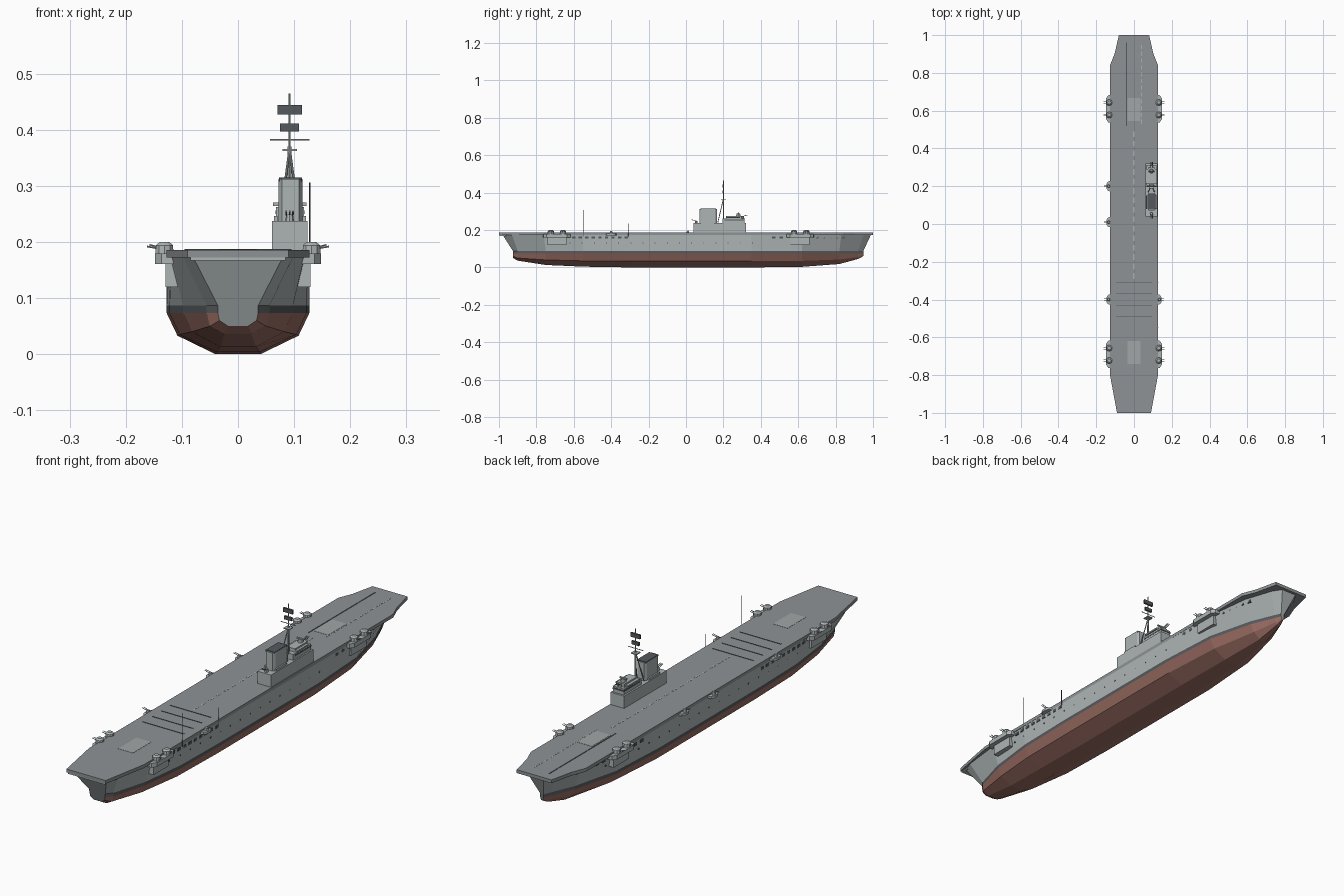
import bpy, bmesh, math
from mathutils import Vector, Matrix

if "Cube" in bpy.data.objects:
    bpy.data.objects.remove(bpy.data.objects["Cube"])


def mat(name, rgb):
    m = bpy.data.materials.new(name)
    m.diffuse_color = (*rgb, 1)
    m.use_nodes = True
    m.node_tree.nodes["Principled BSDF"].inputs["Base Color"].default_value = m.diffuse_color
    return m


GREY = mat("hull_grey", (0.42, 0.46, 0.46))
DECK = mat("deck_grey", (0.27, 0.29, 0.30))
LIFT = mat("lift_grey", (0.36, 0.38, 0.39))
RED = mat("bottom_red", (0.34, 0.16, 0.13))
BLACK = mat("near_black", (0.09, 0.10, 0.11))
WHITE = mat("marking_grey", (0.60, 0.62, 0.62))


def finish(name, bm, *mats):
    bmesh.ops.recalc_face_normals(bm, faces=bm.faces)
    me = bpy.data.meshes.new(name)
    bm.to_mesh(me)
    bm.free()
    for m in mats:
        me.materials.append(m)
    ob = bpy.data.objects.new(name, me)
    bpy.context.collection.objects.link(ob)
    return ob


def add_box(bm, x0, x1, y0, y1, z0, z1):
    m = Matrix.Translation(((x0 + x1) / 2, (y0 + y1) / 2, (z0 + z1) / 2))
    bmesh.ops.create_cube(bm, size=1, matrix=m @ Matrix.Diagonal((x1 - x0, y1 - y0, z1 - z0, 1)))


def boxes(name, material, *dims):
    bm = bmesh.new()
    for d in dims:
        add_box(bm, *d)
    return finish(name, bm, material)


def add_rod(bm, a, b, r, r2=None, n=8):
    a, b = Vector(a), Vector(b)
    rot = (b - a).to_track_quat('Z', 'Y').to_matrix().to_4x4()
    bmesh.ops.create_cone(bm, cap_ends=True, segments=n, radius1=r, radius2=r if r2 is None else r2,
                          depth=(b - a).length, matrix=Matrix.Translation((a + b) / 2) @ rot)


def rods(name, material, *specs):
    bm = bmesh.new()
    for s in specs:
        add_rod(bm, *s)
    return finish(name, bm, material)


def prism(name, material, outline, z0, z1):
    bm = bmesh.new()
    f = bm.faces.new([bm.verts.new((x, y, z0)) for x, y in outline])
    ext = bmesh.ops.extrude_face_region(bm, geom=[f])
    bmesh.ops.translate(bm, vec=(0, 0, z1 - z0),
                        verts=[v for v in ext['geom'] if isinstance(v, bmesh.types.BMVert)])
    return finish(name, bm, material)


# Hull: stations of y low, y top, keel half/z, bilge half/z, waterline half, top half
STATIONS = [
    (-.925, -.98, .018, .050, .033, .060, .036, .080),
    (-.90, -.93, .024, .036, .050, .050, .056, .098),
    (-.75, -.76, .032, .013, .082, .040, .098, .118),
    (-.55, -.55, .039, .004, .104, .035, .122, .126),
    (-.30, -.30, .040, .000, .108, .033, .127, .127),
    (.35, .35, .040, .000, .108, .033, .127, .127),
    (.62, .62, .034, .003, .090, .035, .112, .125),
    (.82, .83, .016, .018, .046, .042, .062, .100),
    (.92, .95, .007, .045, .014, .055, .020, .060),
    (.948, .988, .003, .060, .006, .066, .008, .035),
]
TOP = .173
bm = bmesh.new()
rings = []
for yl, yt, k, kz, b, bz, w, t in STATIONS:
    half = [(k, kz), (b, bz), (w, .073), (w, .087), (t, TOP)]
    prof = [(-x, z) for x, z in reversed(half)] + half
    ring = []
    for x, z in prof:
        f = max(0, (z - .087) / (TOP - .087))
        ring.append(bm.verts.new((x, yl + (yt - yl) * f, z)))
    rings.append(ring)
band = [0, 1, 2, 2, 2, 2, 2, 1, 0, 0]
for r0, r1 in zip(rings, rings[1:]):
    for i in range(10):
        j = (i + 1) % 10
        bm.faces.new((r0[i], r0[j], r1[j], r1[i])).material_index = band[i]
bm.faces.new(rings[0])
bm.faces.new(rings[-1])
finish("hull", bm, GREY, BLACK, RED)

# Flight deck
side = [(.09, -1), (.127, -.8), (.127, .84), (.103, .9), (.08, 1)]
prism("flight_deck", DECK, side + [(-x, y) for x, y in reversed(side)], .172, .186)
boxes("stern_rounddown", GREY, (-.085, .085, -.998, -.96, .167, .173))

# Deck lifts and markings
Z0, Z1 = .184, .1868
boxes("deck_lifts", LIFT, (-.034, .034, .545, .668, Z0, Z1), (-.034, .034, -.74, -.62, Z0, Z1))
boxes("centre_line", WHITE, *[(-.002, .002, -.29 + .05 * i, -.26 + .05 * i, Z0, Z1) for i in range(16)])
boxes("bow_line", WHITE, *[(.036, .039, .53 + .036 * i, .552 + .036 * i, Z0, Z1) for i in range(12)])
boxes("catapult_track", BLACK, (-.043, -.038, .52, .96, Z0, .1872))
boxes("arrestor_wires", BLACK,
      *[(-.095, .095, y - .0015, y + .0015, Z0, .1875) for y in (-.49, -.43, -.37, -.31)])


# Half breadth of the hull side at a given y and z
def breadth(y, z):
    f = (z - .087) / (TOP - .087)
    pts = [(s[0] + (s[1] - s[0]) * f, s[6] + (s[7] - s[6]) * f) for s in STATIONS]
    for (ya, xa), (yb, xb) in zip(pts, pts[1:]):
        if ya <= y <= yb:
            return xa + (xb - xa) * (y - ya) / (yb - ya)
    return 0


# Side openings and portholes
ports, holes = [], []
for s in (-1, 1):
    for y in [-.60 + .035 * i for i in range(9)] + [.47, .51] + [.70 + .035 * i for i in range(5)]:
        x = s * (breadth(y, .16) - .003)
        ports.append((x - .0045, x + .0045, y - .009, y + .009, .154, .166))
    for i in range(21):
        y = -.62 + .065 * i
        x = s * (breadth(y, .13) - .001)
        holes.append((x - .002, x + .002, y - .0025, y + .0025, .128, .133))
boxes("side_openings", BLACK, *ports)
boxes("portholes", BLACK, *holes)

# Twin gun sponsons, two mounts each
for s, label in ((-1, "left"), (1, "right")):
    for yc, end in ((.61, "bow"), (-.69, "stern")):
        prism(f"sponson_{end}_{label}", GREY,
              [(s * .105, yc - .075), (s * .136, yc - .072), (s * .148, yc - .055),
               (s * .148, yc + .055), (s * .136, yc + .072), (s * .105, yc + .075)], .161, .179)
        boxes(f"sponson_support_{end}_{label}", GREY,
              *[(min(s * .09, s * .129), max(s * .09, s * .129), yc - .05, yc + .05, .12, .162)])
        bm = bmesh.new()
        for dy in (-.033, .033):
            y = yc + dy
            add_rod(bm, (s * .131, y, .178), (s * .131, y, .194), .017, .016, 10)
            add_rod(bm, (s * .131, y, .194), (s * .131, y, .200), .016, .009, 10)
            for d in (-.005, .005):
                add_rod(bm, (s * .14, y + d, .188), (s * .162, y + d, .192), .0015, None, 6)
        finish(f"gun_mounts_{end}_{label}", bm, GREY)

# Light gun tubs on the deck edge
for s, y in ((-1, .2), (-1, .01), (-1, -.4), (1, -.4)):
    prism("light_gun_tub", GREY,
          [(s * .12, y - .03), (s * .138, y - .024), (s * .146, y - .012),
           (s * .146, y + .012), (s * .138, y + .024), (s * .12, y + .03)], .170, .180)
    rods("light_gun", GREY, ((s * .134, y, .18), (s * .134, y, .191), .009, .006),
         *[((s * .134, y + d, .189), (s * .158, y + d, .195), .0013) for d in (-.004, .004)])

# Island and bridge
boxes("island_base", GREY, (.061, .124, .04, .32, .185, .237))
boxes("bridge", GREY, (.068, .118, .195, .312, .237, .262), (.074, .112, .215, .298, .262, .276))
boxes("bridge_wing", GREY, (.062, .122, .215, .29, .264, .270))
boxes("bridge_windows", BLACK, (.0672, .1188, .205, .3135, .25, .256))
rods("gun_director", GREY, ((.092, .28, .276), (.092, .28, .288), .012, .009),
     ((.076, .28, .289), (.108, .28, .289), .004))
boxes("small_lockers", GREY, (.064, .07, .08, .15, .237, .246), (.115, .121, .08, .15, .237, .246))

# Funnel
prism("funnel", GREY, [(.078, .072), (.109, .072), (.115, .082), (.115, .155), (.109, .165),
                       (.078, .165), (.072, .155), (.072, .082)], .237, .312)
boxes("funnel_cap", BLACK, (.073, .114, .078, .16, .308, .3145))

# Island guns
for i, y in enumerate((.055, .304)):
    dy, z = (-1, .237) if i == 0 else (1, .262)
    rods("island_gun", GREY, ((.092, y, z), (.092, y, z + .012), .008, .006),
         *[((.092 + d, y, z + .011), (.092 + d, y + dy * .025, z + .018), .0015) for d in (-.006, 0, .006)])

# Tripod mast with yard and radar panels
mx, my = .092, .2
rods("mast", GREY, ((mx, my, .237), (mx, my, .37), .0035), ((mx, my, .37), (mx, my, .465), .002),
     ((mx - .017, my - .03, .24), (mx, my, .366), .0022),
     ((mx + .017, my - .03, .24), (mx, my, .366), .0022),
     ((mx - .035, my, .382), (mx + .035, my, .382), .0015))
boxes("mast_platform", GREY, (mx - .013, mx + .013, my - .013, my + .013, .362, .366))
boxes("radar_panels", BLACK, (mx - .022, mx + .022, my - .004, my + .004, .427, .444),
      (mx - .017, mx + .017, my - .004, my + .004, .397, .411))

# Whip aerials
rods("whip_aerials", BLACK, ((.128, -.55, .165), (.128, -.55, .306), .0013),
     ((.128, -.31, .165), (.128, -.31, .236), .0013))
